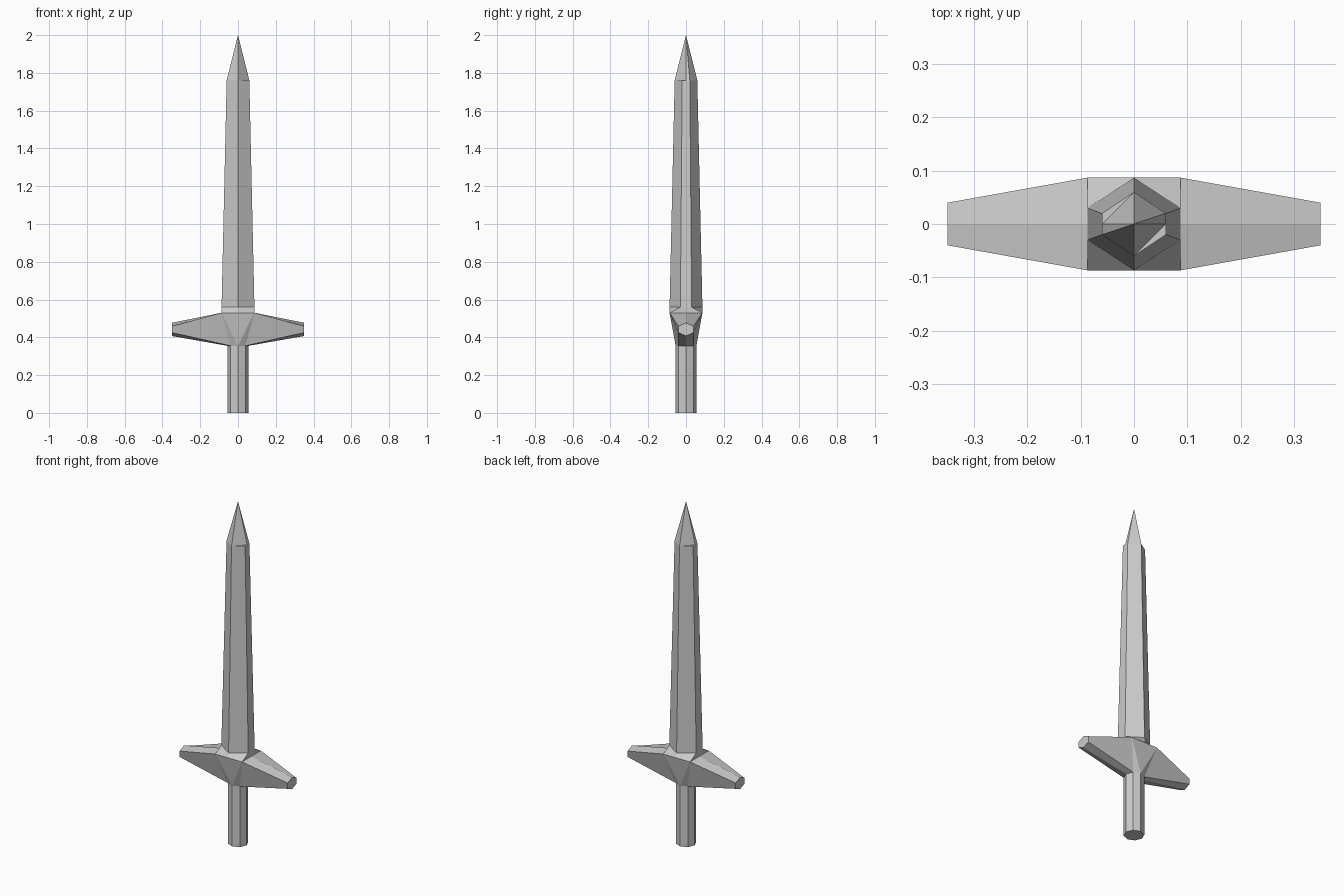
import bpy
from math import cos, sin, pi

if "Cube" in bpy.data.objects:
    bpy.data.objects.remove(bpy.data.objects["Cube"])


def make(name, verts, faces, mirror=False):
    me = bpy.data.meshes.new(name)
    me.from_pydata(verts, [], faces)
    me.update()
    ob = bpy.data.objects.new(name, me)
    bpy.context.collection.objects.link(ob)
    if mirror:
        m = ob.modifiers.new("Mirror", 'MIRROR')
        m.use_axis = (True, True, False)
        m.merge_threshold = 0.0005
    return ob


def sides(n):
    return [(i, (i + 1) % n, n + (i + 1) % n, n + i) for i in range(n)]


def blade_ring(r, w, z):
    return [(r, -w, z), (r, 0, z), (r, w, z), (0, r, z),
            (-r, w, z), (-r, 0, z), (-r, -w, z), (0, -r, z)]


# Grip: eight-sided bar
grip = [(0.055 * cos(i * pi / 4), 0.055 * sin(i * pi / 4), z)
        for z in (0, 0.355) for i in range(8)]
make("grip", grip, sides(8) + [tuple(reversed(range(8)))])

# Blade: tapered flattened hexagon
make("blade", blade_ring(0.087, 0.03, 0.56) + blade_ring(0.06, 0.02, 1.76), sides(8))

# Blade tip: four folded facets, alternate corners leave a small ledge
ring = blade_ring(0.06, 0.02, 1.76)
half = [(1, 2, 8), (2, 3, 8), (3, 4, 5), (3, 5, 8)]
turned = [tuple(i if i == 8 else (i + 4) % 8 for i in f) for f in half]
make("blade_tip", ring + [(0, 0, 2)], half + turned)

# Crossguard: one quarter, mirrored in x and y
quarter = {
    "t0": (0.087, 0, 0.53), "t1": (0.087, 0.087, 0.53), "t2": (0, 0.087, 0.53),
    "h0": (0.35, 0, 0.477), "h1": (0.35, 0.04, 0.459),
    "h2": (0.35, 0.04, 0.425), "h3": (0.35, 0, 0.407),
    "b0": (0.055, 0, 0.355), "b1": (0.039, 0.039, 0.355), "b2": (0, 0.055, 0.355),
    "c0": (0.087, 0, 0.56), "c1": (0.087, 0.03, 0.56), "c2": (0, 0.087, 0.56),
}
keys = list(quarter)
faces = ["t0 h0 h1 t1", "t1 h1 h2 b1", "h0 h3 h2 h1", "h2 h3 b0 b1",
         "t1 b1 b2", "t1 b2 t2", "c0 t0 t1 c1", "c1 t1 t2 c2"]
make("crossguard", list(quarter.values()),
     [[keys.index(k) for k in f.split()] for f in faces], mirror=True)
